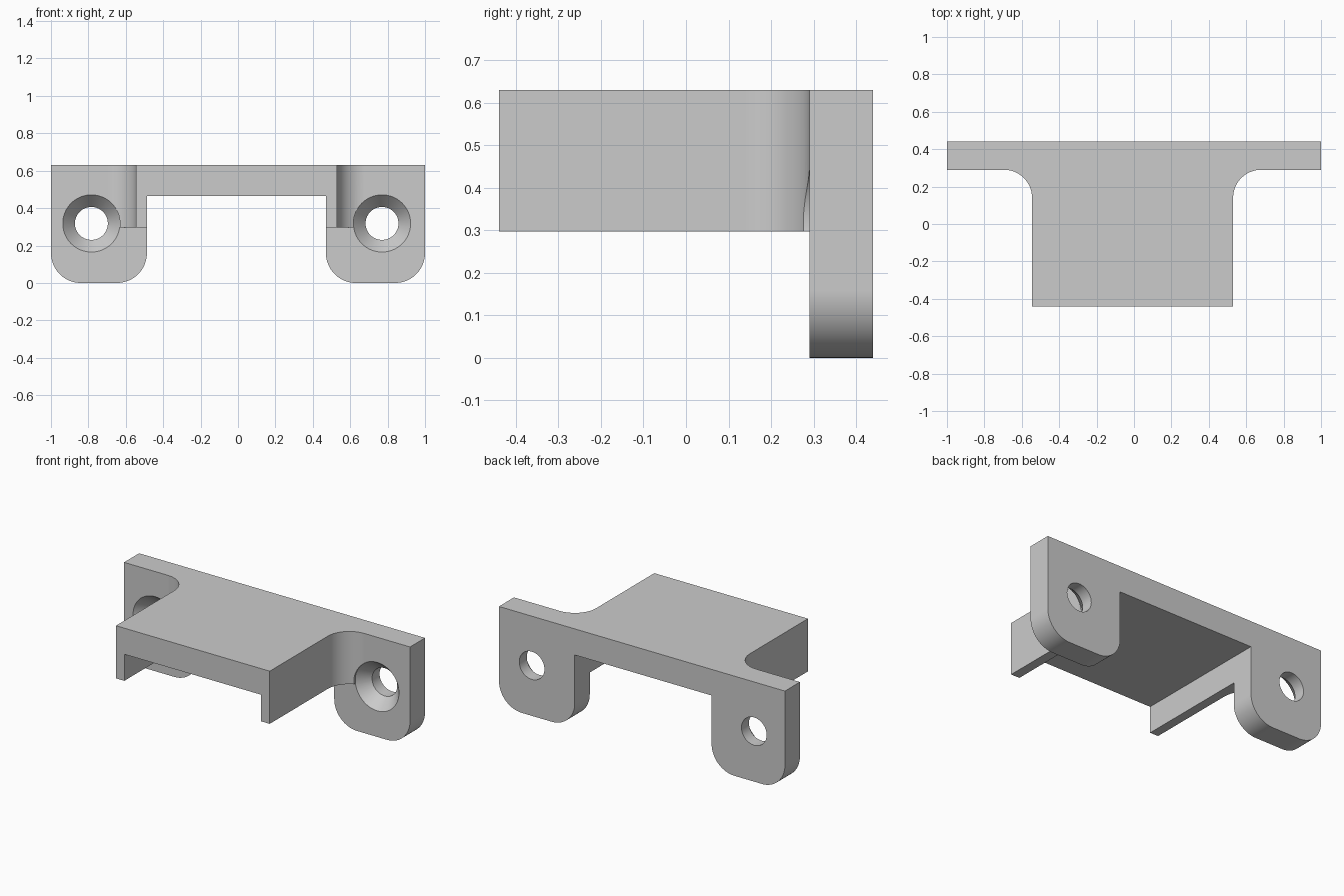
import bpy, bmesh
from math import sin, cos, radians, tau

if "Cube" in bpy.data.objects:
    bpy.data.objects.remove(bpy.data.objects["Cube"])


def arc(cx, cy, r, a0, a1, n=16):
    """Points along a circular arc, angles in degrees."""
    return [(cx + r * cos(radians(a0 + (a1 - a0) * i / n)),
             cy + r * sin(radians(a0 + (a1 - a0) * i / n))) for i in range(n + 1)]


def make_object(name, bm):
    bmesh.ops.recalc_face_normals(bm, faces=bm.faces)
    mesh = bpy.data.meshes.new(name)
    bm.to_mesh(mesh)
    bm.free()
    ob = bpy.data.objects.new(name, mesh)
    bpy.context.collection.objects.link(ob)
    return ob


def prism(name, pts, lo, hi, axis):
    """Extrude a 2D outline along z (outline in xy) or y (outline in xz)."""
    bm = bmesh.new()
    place = (lambda a, b, t: (a, b, t)) if axis == 'Z' else (lambda a, b, t: (a, t, b))
    rings = [[bm.verts.new(place(a, b, t)) for a, b in pts] for t in (lo, hi)]
    for ring in rings:
        bm.faces.new(ring)
    for i in range(len(pts)):
        j = (i + 1) % len(pts)
        bm.faces.new((rings[0][i], rings[0][j], rings[1][j], rings[1][i]))
    return make_object(name, bm)


def lathe_y(name, cx, cz, profile, n=64):
    """Solid of revolution about a y-parallel axis; profile is (radius, y)."""
    bm = bmesh.new()
    rings = [[bm.verts.new((cx + r * cos(tau * i / n), y, cz + r * sin(tau * i / n)))
              for i in range(n)] for r, y in profile]
    bm.faces.new(rings[0])
    bm.faces.new(rings[-1])
    for a, b in zip(rings, rings[1:]):
        for i in range(n):
            j = (i + 1) % n
            bm.faces.new((a[i], a[j], b[j], b[i]))
    return make_object(name, bm)


def combine(target, tool, operation):
    tool.hide_render = True
    mod = target.modifiers.new(operation, 'BOOLEAN')
    mod.operation, mod.object, mod.solver = operation, tool, 'EXACT'
    bpy.context.view_layer.objects.active = target
    bpy.ops.object.modifier_apply(modifier=mod.name)
    bpy.data.objects.remove(tool)


TOP, LEDGE, CEILING = 0.63, 0.297, 0.465
FRONT, FLANGE, BACK = -0.44, 0.29, 0.44
SL, SR = -0.545, 0.53        # shelf sides
OL, OR = -0.487, 0.47        # channel sides
FR, CR = 0.15, 0.16          # inner fillet and tab corner radii

# Plan outline: wide back flange blended into the narrower shelf
plan = ([(-1.1, BACK), (-1.1, FLANGE)] + arc(SL - FR, FLANGE - FR, FR, 90, 0)
        + [(SL, FRONT), (SR, FRONT)] + arc(SR + FR, FLANGE - FR, FR, 180, 90)
        + [(1.1, FLANGE), (1.1, BACK)])
bracket = prism("mounting_bracket", plan, -0.1, TOP, 'Z')

# Front outline: two rounded tabs with a channel between
front = ([(-1, 0.8)] + arc(-1 + CR, CR, CR, 180, 270) + arc(OL - CR, CR, CR, 270, 360)
         + [(OL, CEILING), (OR, CEILING)]
         + arc(OR + CR, CR, CR, 180, 270) + arc(1 - CR, CR, CR, 270, 360) + [(1, 0.8)])
combine(bracket, prism("front_outline", front, -0.6, 0.6, 'Y'), 'INTERSECT')

# Clear the space below the shelf in front of the flange
under = [(-1.2, -0.3), (1.2, -0.3), (1.2, LEDGE), (-1.2, LEDGE)]
combine(bracket, prism("underside_cut", under, -0.7, FLANGE, 'Y'), 'DIFFERENCE')

# Countersunk screw holes
for x in (-0.784, 0.77):
    profile = [(0.153, 0.0), (0.153, FLANGE), (0.088, FLANGE + 0.075), (0.088, 0.6)]
    combine(bracket, lathe_y("screw_hole", x, 0.318, profile), 'DIFFERENCE')

# Smooth the rounded surfaces, keep flat faces flat
bpy.context.view_layer.objects.active = bracket
bracket.select_set(True)
bpy.ops.object.shade_smooth_by_angle(angle=radians(25))
weighted = bracket.modifiers.new("flat_faces", 'WEIGHTED_NORMAL')
weighted.keep_sharp = True
